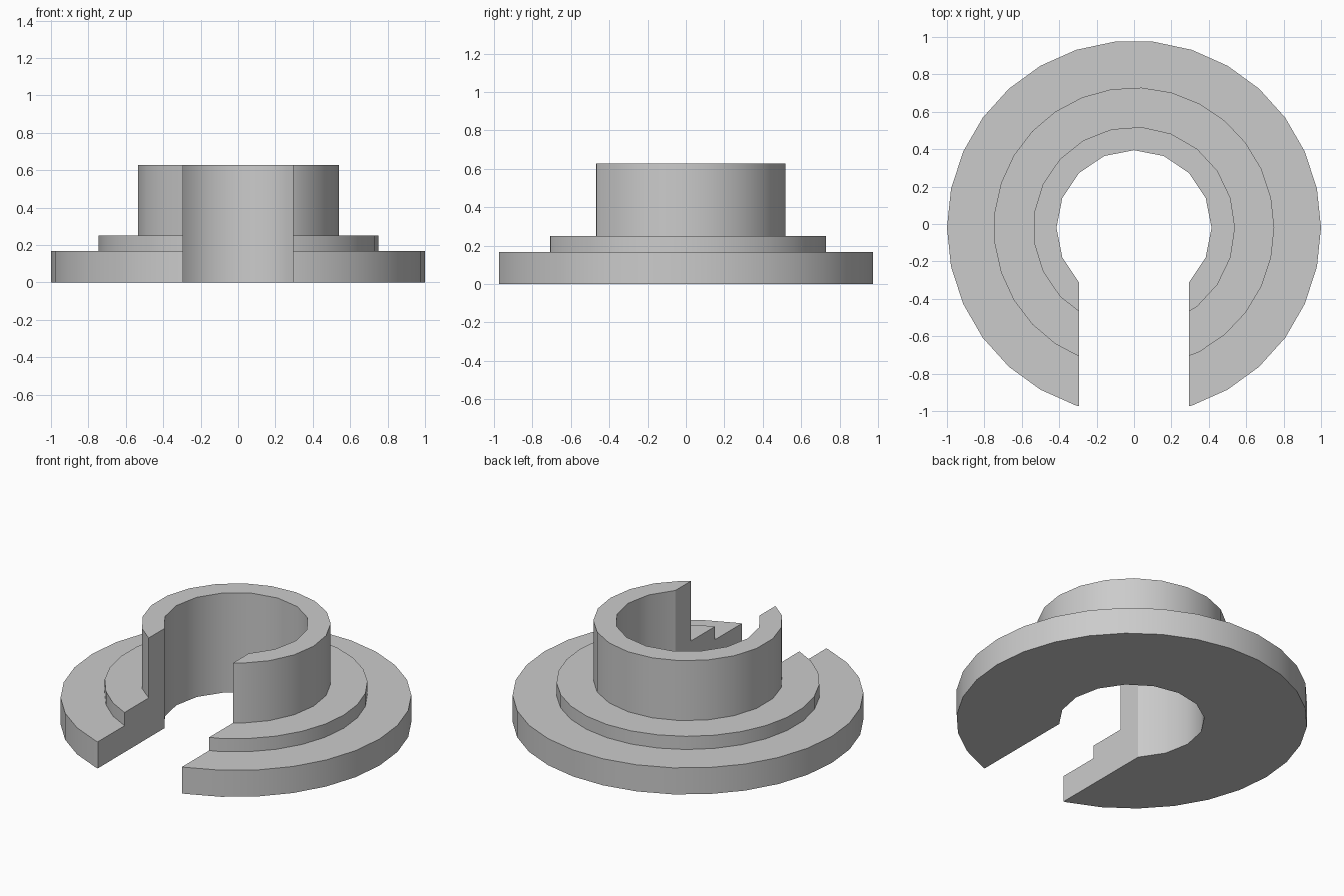
import bpy
import bmesh
from math import cos, sin, pi, radians

cube = bpy.data.objects.get("Cube")
if cube:
    bpy.data.objects.remove(cube, do_unlink=True)

CENTRE_Y = -0.02
HOLE_RADIUS = 0.415
HOLE_SIDES = 16

grey = bpy.data.materials.new("plain grey")
grey.use_nodes = True
grey.diffuse_color = (0.6, 0.6, 0.6, 1)
grey.node_tree.nodes["Principled BSDF"].inputs["Base Color"].default_value = (0.6, 0.6, 0.6, 1)


def ring_points(radius, sides, first=0, count=None):
    """Points of a regular polygon, counter-clockwise from step number first."""
    steps = range(first, first + (count or sides))
    return [(radius * cos(2 * pi * i / sides), CENTRE_Y + radius * sin(2 * pi * i / sides)) for i in steps]


def prism(name, outline, bottom, top):
    """Solid made by raising a flat outline."""
    bm = bmesh.new()
    base = bm.faces.new([bm.verts.new((x, y, bottom)) for x, y in outline])
    raised = bmesh.ops.extrude_face_region(bm, geom=[base])["geom"]
    bmesh.ops.translate(bm, vec=(0, 0, top - bottom),
                        verts=[v for v in raised if isinstance(v, bmesh.types.BMVert)])
    bmesh.ops.recalc_face_normals(bm, faces=bm.faces)
    mesh = bpy.data.meshes.new(name)
    bm.to_mesh(mesh)
    bm.free()
    mesh.materials.append(grey)
    obj = bpy.data.objects.new(name, mesh)
    bpy.context.collection.objects.link(obj)
    return obj


def combine(target, other, operation):
    """Apply a boolean and discard the second solid."""
    mod = target.modifiers.new(operation.lower(), "BOOLEAN")
    mod.operation = operation
    mod.solver = "EXACT"
    mod.object = other
    bpy.context.view_layer.objects.active = target
    bpy.ops.object.modifier_apply(modifier=mod.name)
    bpy.data.objects.remove(other, do_unlink=True)


# Wide base flange, middle step and tall collar
collar = prism("slotted_stepped_collar", ring_points(1.0, 30), 0, 0.167)
combine(collar, prism("middle_step", ring_points(0.75, 29), 0.1, 0.25), "UNION")
combine(collar, prism("upper_collar", ring_points(0.54, 21), 0.13, 0.627), "UNION")

# Keyhole cut: round bore opening straight out through the front
bore = ring_points(HOLE_RADIUS, HOLE_SIDES, -2, 13)
slot = HOLE_RADIUS * cos(radians(45))
keyhole = prism("keyhole_cutter", bore + [(-slot, -1.3), (slot, -1.3)], -0.2, 1.0)
keyhole.hide_render = True
combine(collar, keyhole, "DIFFERENCE")

# Smooth round walls with crisp rims
bpy.ops.object.select_all(action="DESELECT")
collar.select_set(True)
bpy.context.view_layer.objects.active = collar
bpy.ops.object.shade_smooth_by_angle(angle=radians(30))
